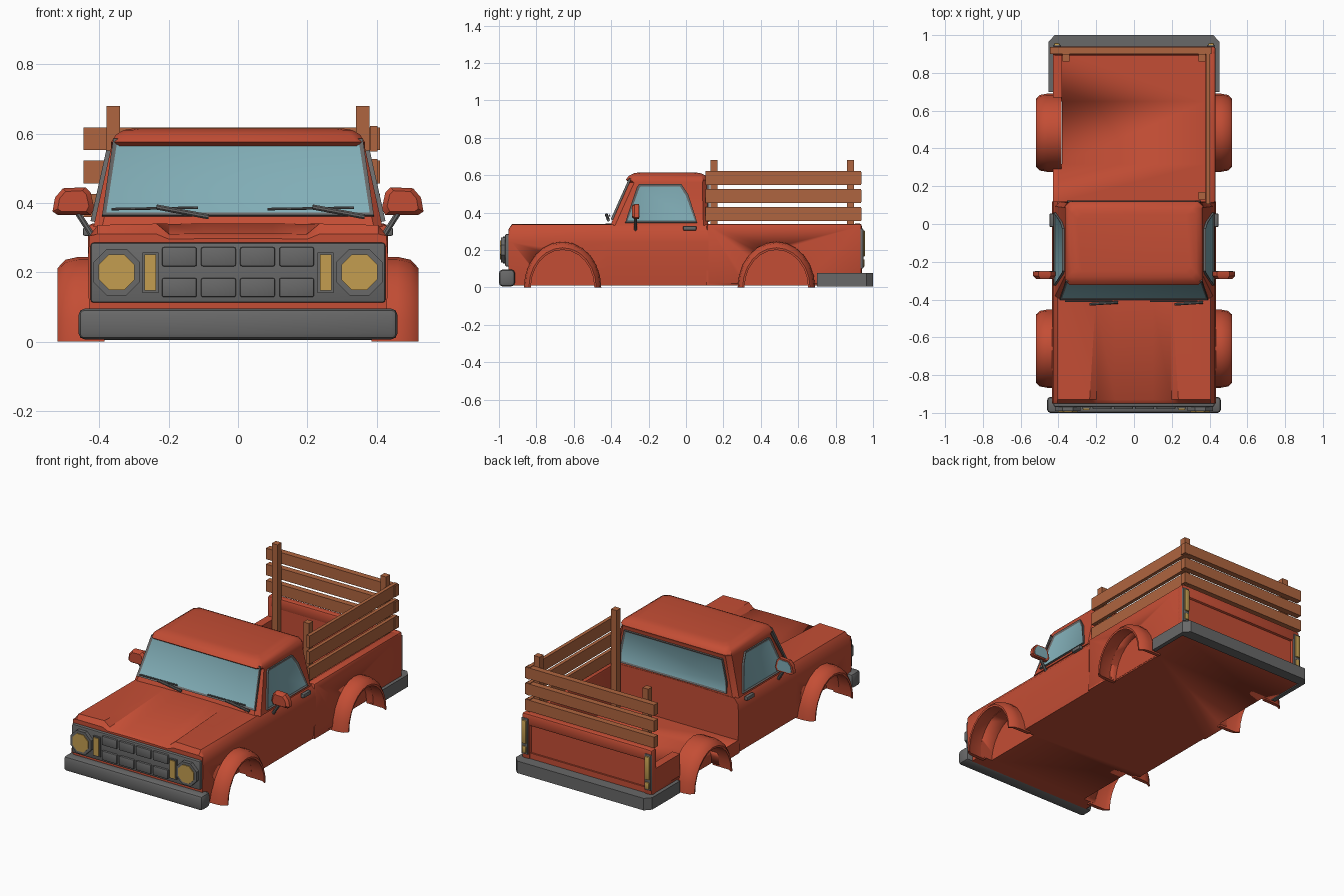
import bpy, bmesh, math
from mathutils import Vector

if "Cube" in bpy.data.objects:
    bpy.data.objects.remove(bpy.data.objects["Cube"])


def material(name, rgb):
    m = bpy.data.materials.new(name)
    m.diffuse_color = (*rgb, 1)
    m.use_nodes = True
    m.node_tree.nodes["Principled BSDF"].inputs["Base Color"].default_value = m.diffuse_color
    return m


RED = material("red_paint", (0.55, 0.075, 0.035))
WOOD = material("wood", (0.43, 0.13, 0.05))
GLASS = material("glass", (0.22, 0.42, 0.47))
AMBER = material("amber", (0.55, 0.34, 0.08))
GREY = material("grey_trim", (0.14, 0.14, 0.14))


def finish(name, bm, *mats, angle=35):
    bmesh.ops.recalc_face_normals(bm, faces=bm.faces)
    me = bpy.data.meshes.new(name)
    bm.to_mesh(me)
    bm.free()
    ob = bpy.data.objects.new(name, me)
    bpy.context.collection.objects.link(ob)
    for m in mats:
        if m:
            me.materials.append(m)
    bpy.ops.object.select_all(action='DESELECT')
    ob.select_set(True)
    bpy.context.view_layer.objects.active = ob
    bpy.ops.object.shade_smooth_by_angle(angle=math.radians(angle))
    return ob


def loft(name, rings, mat, closed=False, bevel=0):
    """Skin between equal-length rings; cap the ends or close the loop."""
    bm = bmesh.new()
    vs = [[bm.verts.new(p) for p in r] for r in rings]
    n = len(vs[0])
    for a, b in zip(vs, vs[1:]):
        for i in range(n):
            j = (i + 1) % n
            bm.faces.new((a[i], a[j], b[j], b[i]))
    bm.faces.new(vs[0])
    bm.faces.new(vs[-1])
    if bevel:
        bmesh.ops.recalc_face_normals(bm, faces=bm.faces)
        bmesh.ops.bevel(bm, geom=bm.edges[:], offset=bevel, segments=2, profile=0.5,
                        affect='EDGES', clamp_overlap=True)
    return finish(name, bm, mat)


def box(name, x, y, z, mat=None, bevel=0):
    ring = lambda h: [(x[0], y[0], h), (x[1], y[0], h), (x[1], y[1], h), (x[0], y[1], h)]
    return loft(name, [ring(z[0]), ring(z[1])], mat, bevel=bevel)


def rod(name, p, q, r, mat=None, sides=8):
    p, q = Vector(p), Vector(q)
    rot = (q - p).to_track_quat('Z', 'Y')
    circle = [Vector((r * math.cos(t), r * math.sin(t), 0)) for t in
              [(i + 0.5) * math.tau / sides for i in range(sides)]]
    return loft(name, [[c + rot @ v for v in circle] for c in (p, q)], mat)


def window(name, pts, outward, border):
    """Grey frame with a slightly sunken glass pane."""
    bm = bmesh.new()
    f = bm.faces.new([bm.verts.new(p) for p in pts])
    f.normal_update()
    if f.normal.dot(Vector(outward)) < 0:
        f.normal_flip()
    n = f.normal.copy()
    ext = bmesh.ops.extrude_face_region(bm, geom=[f])['geom']
    bmesh.ops.translate(bm, verts=[v for v in ext if isinstance(v, bmesh.types.BMVert)], vec=n * 0.012)
    top = [g for g in ext if isinstance(g, bmesh.types.BMFace)][0]
    top.normal_update()
    bmesh.ops.inset_individual(bm, faces=[top], thickness=border, depth=-0.006)
    top.material_index = 1
    return finish(name, bm, GREY, GLASS)


def cut_wells(ob, y, inner, sides=(-1, 1)):
    """Cut the wheel openings out of a body part."""
    for s in sides:
        ring = lambda x: [(s * x, y + 0.185 * math.cos(t), 0.216 * math.sin(t))
                          for t in [i * math.tau / 24 for i in range(24)]]
        cutter = loft("well_cutter", [ring(inner), ring(0.6)], None)
        cutter.hide_render = True
        mod = ob.modifiers.new("well", 'BOOLEAN')
        mod.operation, mod.solver, mod.object = 'DIFFERENCE', 'EXACT', cutter
        bpy.context.view_layer.objects.active = ob
        bpy.ops.object.modifier_apply(modifier=mod.name)
        bpy.data.objects.remove(cutter)


# Front body with hood: the hood centre drops towards the nose
def body_ring(y, drop, step, top=1.0):
    half = [(0.42, 0.01), (0.43, 0.10), (0.433, 0.24), (0.428, 0.305), (0.405, 0.336),
            (0.2 + step, 0.34), (0.199, 0.34 - drop), (0.1, 0.342 - drop)]
    half = [(x, y, min(z, top)) for x, z in half]
    return half + [(-x, yy, z) for x, yy, z in reversed(half)]


body = loft("front_body", [body_ring(-0.95, 0.045, 0.035, 0.31), body_ring(-0.93, 0.03, 0.035),
                           body_ring(-0.42, 0.001, 0.004), body_ring(0.12, 0.0, 0.004)], RED)
cut_wells(body, -0.66, 0.34)

# Cargo bed: floor, right wall, tailgate and the short left rear wall
floor = box("bed_floor", (-0.43, 0.43), (0.11, 0.93), (0.01, 0.09), RED)
cut_wells(floor, 0.483, 0.38)
wall = box("bed_right_wall", (0.378, 0.432), (0.11, 0.94), (0.012, 0.34), RED, 0.014)
cut_wells(wall, 0.483, 0.385, (1,))
box("bed_left_rear_wall", (-0.43, -0.38), (0.67, 0.92), (0.012, 0.22), RED)
box("tailgate", (-0.40, 0.40), (0.895, 0.925), (0.03, 0.33), RED)
box("tailgate_top_rail", (-0.42, 0.42), (0.893, 0.94), (0.27, 0.342), RED, 0.014)
box("tailgate_lower_rail", (-0.42, 0.42), (0.90, 0.935), (0.03, 0.11), RED)
for s in (-1, 1):
    box("rear_corner_post", sorted((s * 0.378, s * 0.432)), (0.893, 0.94), (0.03, 0.34), RED, 0.012)

# Wheel arch flares
for y in (-0.66, 0.483):
    for s in (-1, 1):
        rim = [(0.385, 0.207), (0.46, 0.207), (0.498, 0.2), (0.52, 0.18), (0.518, 0.17),
               (0.495, 0.184), (0.385, 0.186)]
        rings = [[(s * x, y + r * math.cos(t), r * 1.18 * math.sin(t)) for x, r in rim]
                 for t in [i * math.pi / 12 for i in range(13)]]
        loft("wheel_arch", rings, RED)


# Cab with roof, corners chamfered
def cab_ring(z, hx, y0, y1, c=0.025):
    half = [(hx - c, y0), (hx, y0 + c), (hx, y1 - c), (hx - c, y1)]
    return [(x, y, z) for x, y in half] + [(-x, y, z) for x, y in reversed(half)]


loft("cab", [cab_ring(0.33, 0.417, -0.405, 0.118), cab_ring(0.56, 0.366, -0.302, 0.112),
             cab_ring(0.575, 0.366, -0.322, 0.118), cab_ring(0.597, 0.352, -0.306, 0.106),
             cab_ring(0.61, 0.33, -0.28, 0.08), cab_ring(0.615, 0.30, -0.25, 0.05)], RED)

# Windows
shield_y = lambda z: -0.405 + 0.103 * (z - 0.33) / 0.23
side_x = lambda z: 0.417 - 0.051 * (z - 0.33) / 0.23
window("windshield", [(x, shield_y(z), z) for x, z in
                      ((-0.392, 0.36), (0.392, 0.36), (0.36, 0.58), (-0.36, 0.58))], (0, -1, 0), 0.016)
window("rear_window", [(x, 0.113, z) for x, z in
                       ((-0.355, 0.35), (0.355, 0.35), (0.355, 0.42), (0.325, 0.55),
                        (-0.325, 0.55), (-0.355, 0.42))], (0, 1, 0), 0.013)
for s in (-1, 1):
    window("side_window", [(s * side_x(z), y, z) for y, z in
                           ((-0.325, 0.345), (-0.262, 0.535), (-0.25, 0.55), (-0.025, 0.55),
                            (0.012, 0.495), (0.06, 0.345))], (s, 0, 0), 0.014)
    # Door handles and mirrors
    box("door_handle", sorted((s * 0.425, s * 0.447)), (-0.015, 0.055), (0.305, 0.328), GREY, 0.004)
    rod("mirror_arm", (s * 0.42, -0.27, 0.305), (s * 0.465, -0.27, 0.375), 0.009, GREY)
    outline = [(0.425, 0.365), (0.415, 0.385), (0.425, 0.43), (0.44, 0.445),
               (0.505, 0.442), (0.528, 0.415), (0.535, 0.375), (0.52, 0.365)]
    shape = lambda y, k: [(s * (0.475 + (x - 0.475) * k), y, 0.405 + (z - 0.405) * k) for x, z in outline]
    loft("mirror_shell", [shape(-0.29, 0.75), shape(-0.275, 1), shape(-0.252, 1)], RED)
    loft("mirror_glass", [shape(-0.255, 0.8), shape(-0.249, 0.8)], GLASS)

# Wipers
for x in (-0.085, 0.365):
    rod("wiper_arm", (x, -0.415, 0.36), (x - 0.15, -0.425, 0.388), 0.008, GREY)
    rod("wiper_blade", (x - 0.28, -0.408, 0.382), (x - 0.03, -0.41, 0.386), 0.004, GREY)

# Grille with cells
box("grille_panel", (-0.425, 0.425), (-0.968, -0.94), (0.112, 0.285), GREY, 0.008)
for i in range(4):
    for z in (0.128, 0.217):
        x = -0.219 + i * 0.1127
        box("grille_cell", (x, x + 0.1), (-0.98, -0.96), (z, z + 0.055), GREY, 0.005)

# Headlights, turn signals and tail lights
for s in (-1, 1):
    x = s * 0.35
    rod("headlight_bezel", (x, -0.95, 0.2), (x, -0.99, 0.2), 0.073, GREY)
    rod("headlight_lens", (x, -0.97, 0.2), (x, -0.995, 0.2), 0.056, AMBER)
    x = s * 0.253
    box("turn_signal_frame", (x - 0.023, x + 0.023), (-0.978, -0.95), (0.14, 0.257), GREY)
    box("turn_signal", (x - 0.017, x + 0.017), (-0.984, -0.95), (0.147, 0.251), AMBER)
    x = s * 0.408
    box("tail_light_frame", (x - 0.022, x + 0.022), (0.93, 0.948), (0.10, 0.315), GREY, 0.005)
    box("tail_light", (x - 0.016, x + 0.016), (0.93, 0.957), (0.165, 0.305), AMBER, 0.007)
    box("reverse_light", (x - 0.014, x + 0.014), (0.93, 0.955), (0.11, 0.15), AMBER, 0.005)

# Bumpers
box("front_bumper", (-0.46, 0.46), (-1.0, -0.915), (0.006, 0.095), GREY, 0.018)
half = [(0.427, 0.935), (0.427, 0.70), (0.452, 0.70), (0.452, 0.965), (0.42, 1.0)]
u_shape = half + [(-x, y) for x, y in reversed(half)]
loft("rear_bumper", [[(x, y, z) for x, y in u_shape] for z in (0.004, 0.076)], GREY)

# Wooden stake fence: posts and boards on the right and rear
for x, y in ((0.36, 0.15), (0.36, 0.88), (-0.36, 0.88)):
    box("fence_post", (x - 0.019, x + 0.019), (y - 0.019, y + 0.019), (0.09, 0.68), WOOD)
for z in (0.355, 0.452, 0.548):
    box("side_board", (0.381, 0.402), (0.105, 0.935), (z, z + 0.074), WOOD)
    box("rear_board", (-0.445, 0.41), (0.901, 0.937), (z + 0.004, z + 0.07), WOOD)
